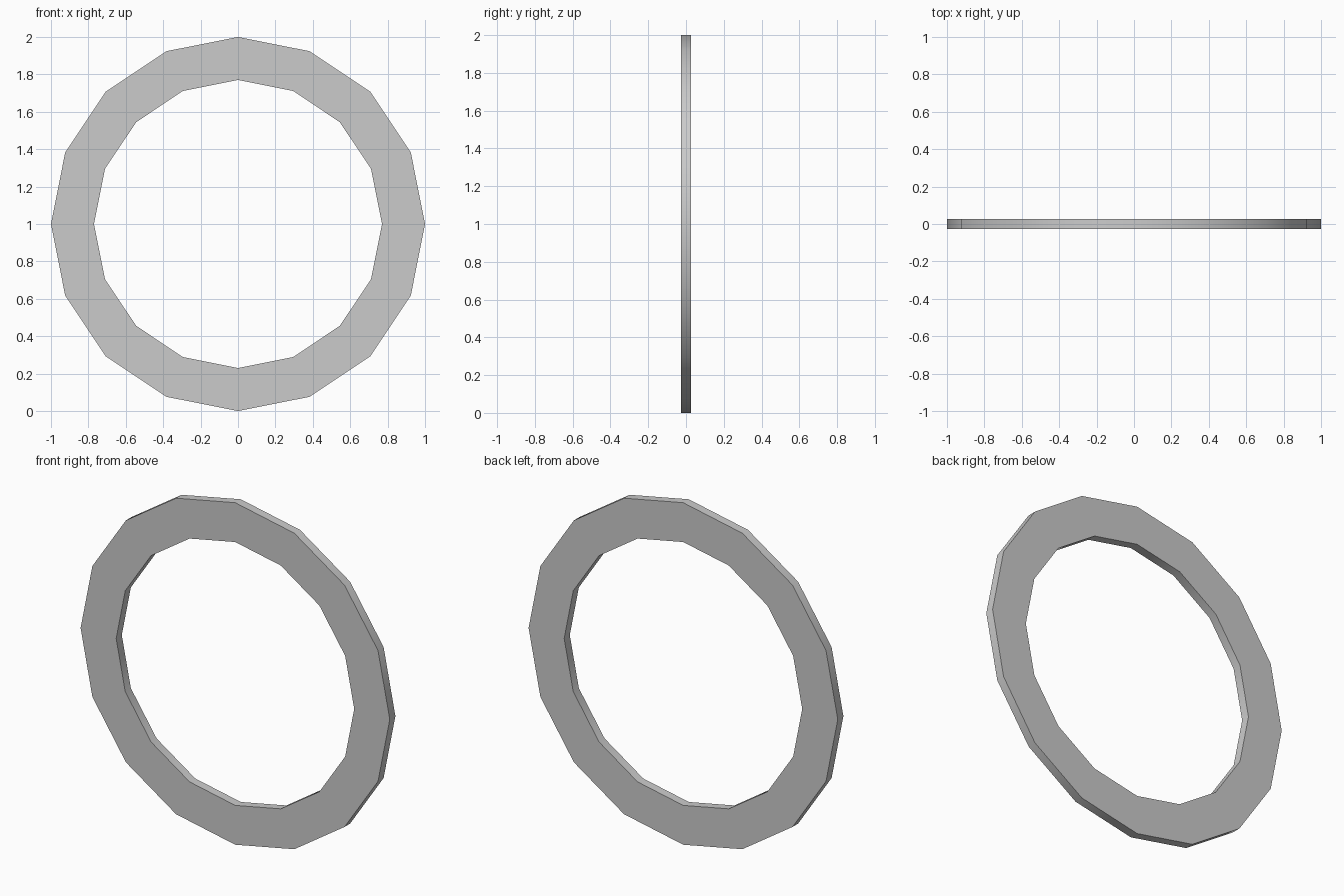
import bpy, bmesh, math

if "Cube" in bpy.data.objects:
    bpy.data.objects.remove(bpy.data.objects["Cube"])

SIDES, R_OUT, R_IN, HALF = 16, 1.0, 0.77, 0.026

# Flat ring: sweep a rectangular section around the y axis
bm = bmesh.new()
section = [(R_OUT, -HALF), (R_OUT, HALF), (R_IN, HALF), (R_IN, -HALF)]
loops = []
for i in range(SIDES):
    a = 2 * math.pi * i / SIDES
    loops.append([bm.verts.new((r * math.cos(a), y, 1 + r * math.sin(a)))
                  for r, y in section])
for i in range(SIDES):
    p, q = loops[i], loops[(i + 1) % SIDES]
    for j in range(4):
        k = (j + 1) % 4
        bm.faces.new((p[j], p[k], q[k], q[j]))
bmesh.ops.recalc_face_normals(bm, faces=bm.faces)

mesh = bpy.data.meshes.new("ring")
bm.to_mesh(mesh)
bm.free()
ring = bpy.data.objects.new("ring", mesh)
bpy.context.collection.objects.link(ring)

# Smooth rims, crisp edges to the flat faces
bpy.context.view_layer.objects.active = ring
ring.select_set(True)
bpy.ops.object.shade_smooth_by_angle(angle=math.radians(30))
